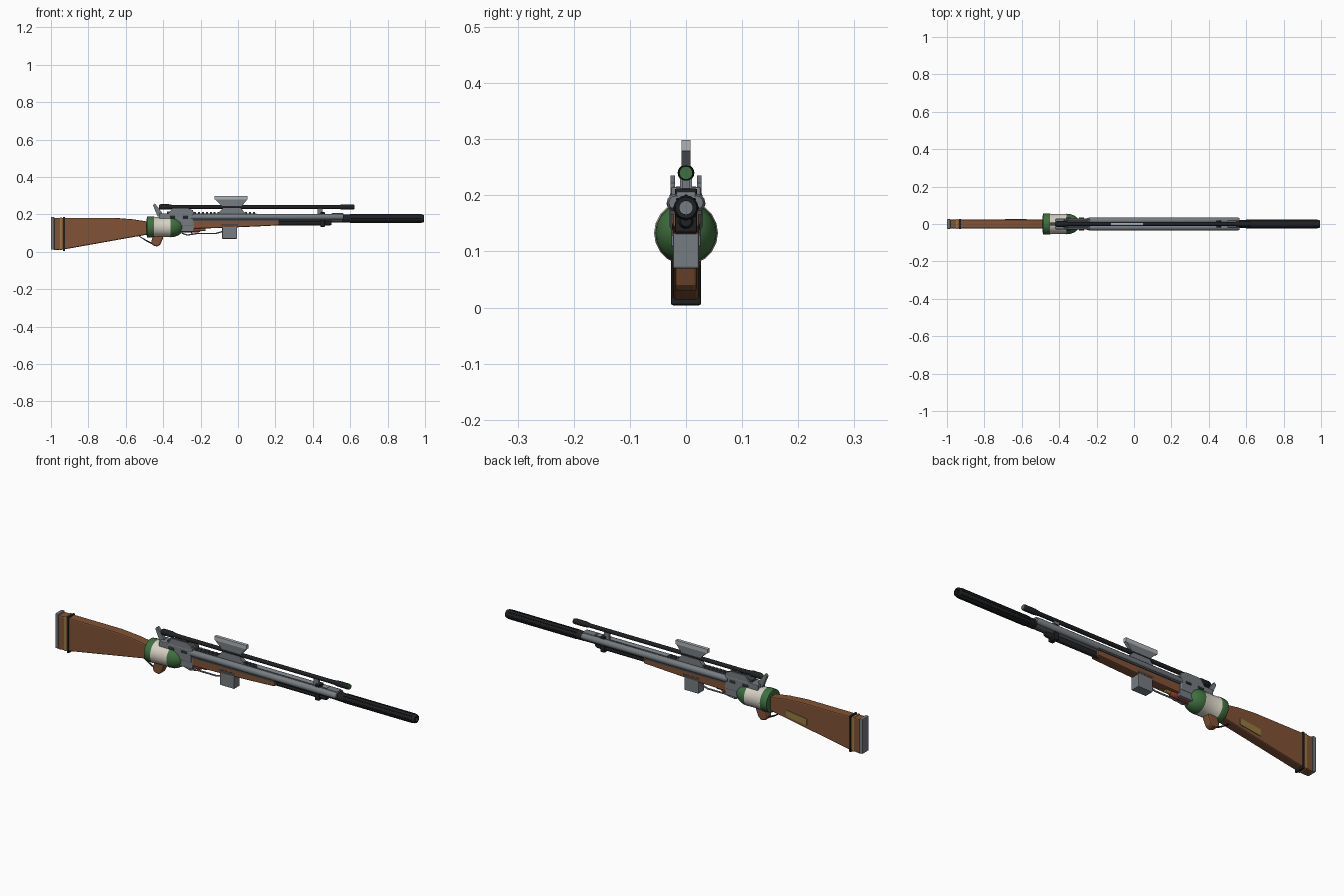
import bpy, bmesh, math
from mathutils import Vector, Matrix

if "Cube" in bpy.data.objects:
    bpy.data.objects.remove(bpy.data.objects["Cube"], do_unlink=True)


def mat(name, r, g, b):
    m = bpy.data.materials.new(name)
    m.use_nodes = True
    m.diffuse_color = (r, g, b, 1)
    m.node_tree.nodes["Principled BSDF"].inputs["Base Color"].default_value = (r, g, b, 1)
    return m


WOOD = mat("brown wood", .22, .085, .035)
STEEL = mat("grey steel", .18, .2, .22)
BLACK = mat("black metal", .014, .015, .017)
DARK = mat("dark steel", .06, .065, .072)
PALE = mat("pale steel", .42, .45, .47)
GREEN = mat("green", .05, .16, .05)
CREAM = mat("cream", .68, .64, .55)
BRASS = mat("brass", .3, .2, .05)
RED = mat("red", .3, .04, .025)


def finish(name, bm, mats, smooth=False, bevel=0):
    bmesh.ops.recalc_face_normals(bm, faces=bm.faces)
    me = bpy.data.meshes.new(name)
    bm.to_mesh(me)
    bm.free()
    for m in (mats if isinstance(mats, list) else [mats]):
        me.materials.append(m)
    ob = bpy.data.objects.new(name, me)
    bpy.context.collection.objects.link(ob)
    if bevel:
        mod = ob.modifiers.new("bevel", 'BEVEL')
        mod.width, mod.segments, mod.limit_method = bevel, 2, 'ANGLE'
    if smooth:
        bpy.ops.object.select_all(action='DESELECT')
        ob.select_set(True)
        bpy.context.view_layer.objects.active = ob
        bpy.ops.object.shade_smooth_by_angle(angle=math.radians(40))
    return ob


def prism(name, pts, half, m, y=0, bevel=0):
    """Side profile in x, z given thickness across y."""
    bm = bmesh.new()
    f = bm.faces.new([bm.verts.new((x, y - half, z)) for x, z in pts])
    ext = bmesh.ops.extrude_face_region(bm, geom=[f])["geom"]
    bmesh.ops.translate(bm, vec=(0, 2 * half, 0),
                        verts=[v for v in ext if isinstance(v, bmesh.types.BMVert)])
    return finish(name, bm, m, bevel=bevel)


def box(name, x0, x1, z0, z1, half, m, y=0, bevel=0):
    return prism(name, [(x0, z0), (x1, z0), (x1, z1), (x0, z1)], half, m, y, bevel)


def lathe(name, prof, z, m, y=0, sides=16, rule=None):
    """Profile of (x, radius) turned about a lengthwise axis."""
    bm = bmesh.new()
    rings = [[bm.verts.new((x, y + r * math.cos(a), z + r * math.sin(a)))
              for a in (math.tau * i / sides for i in range(sides))] for x, r in prof]
    for a, b in zip(rings, rings[1:]):
        for i in range(sides):
            j = (i + 1) % sides
            bm.faces.new((a[i], a[j], b[j], b[i]))
    for end in (rings[0], rings[-1]):
        bm.faces.new(end)
    if rule:
        for f in bm.faces:
            f.material_index = rule(f.calc_center_median())
    return finish(name, bm, m, smooth=True)


def rod(name, pts, radius, m):
    """Bent wire through points."""
    cu = bpy.data.curves.new(name, 'CURVE')
    cu.dimensions, cu.bevel_depth, cu.bevel_resolution = '3D', radius, 1
    cu.use_fill_caps = True
    s = cu.splines.new('POLY')
    s.points.add(len(pts) - 1)
    for p, (x, z) in zip(s.points, pts):
        p.co = (x, 0, z, 1)
    cu.materials.append(m)
    ob = bpy.data.objects.new(name, cu)
    bpy.context.collection.objects.link(ob)


# Shoulder stock, butt plate, bands and side plaque
prism("stock", [(-.985, .008), (-.92, .015), (-.6, .072), (-.47, .095),
                (-.42, .1), (-.42, .165), (-.49, .163), (-.56, .174), (-.66, .182), (-.985, .182)],
      .024, WOOD, bevel=.006)
box("butt_plate", -1, -.982, .012, .187, .026, STEEL, bevel=.004)
box("brass_band", -.952, -.94, .010, .185, .0255, BRASS, bevel=.004)
box("black_band", -.936, -.924, .004, .187, .027, BLACK, bevel=.004)
prism("stock_plaque", [(-.69, .075), (-.575, .09), (-.575, .122), (-.69, .107)],
      .003, BRASS, y=.024)

# Hand grip and rear lever
prism("grip", [(-.465, .05), (-.455, .034), (-.43, .028), (-.415, .04), (-.4, .075),
               (-.4, .1), (-.45, .1)], .02, WOOD, bevel=.007)
rod("rear_lever", [(-.45, .04), (-.49, .06), (-.53, .085), (-.5, .095)], .004, BLACK)

# Painted canister around the wrist
prof = [(-.488, .046), (-.486, .055), (-.475, .057), (-.45, .057), (-.444, .054), (-.37, .054), (-.36, .055)]
prof += [(-.36 + .07 * math.sin(a), .055 * math.cos(a))
         for a in (math.radians(15 * k) for k in range(1, 6))] + [(-.29, .003)]
lathe("canister", prof, .133, [GREEN, CREAM], sides=20,
      rule=lambda c: 1 if -.448 < c.x < -.36 else 0)

# Receiver with ears, hammer and bolts
box("receiver", -.42, -.24, .14, .205, .029, STEEL, bevel=.004)
box("receiver_front", -.32, -.235, .108, .215, .027, STEEL, bevel=.004)
box("receiver_top", -.38, -.24, .2, .216, .018, DARK)
prism("hammer", [(-.455, .25), (-.445, .26), (-.41, .215), (-.4, .19), (-.43, .19)], .008, STEEL)
for s, side in ((1, "left"), (-1, "right")):
    prism(side + "_ear", [(-.38, .195), (-.24, .195), (-.24, .222), (-.27, .235), (-.35, .235)],
          .004, STEEL, y=s * .024)
    for x in (-.35, -.28):
        lathe(side + "_bolt", [(x - .014, .006), (x + .014, .006)], .185, DARK, y=s * .029, sides=8)
    lathe(side + "_tube", [(-.25, .013), (-.24, .016), (.555, .016), (.565, .012)],
          .187, STEEL, y=s * .0185, sides=12)
    box(side + "_side_rail", -.24, .22, .166, .176, .004, DARK, y=s * .024)

# Barrel, muzzle sleeve and collars
lathe("barrel", [(-.25, .02), (.6, .02)], .177, DARK)
lathe("muzzle_sleeve", [(.55, .018), (.56, .022), (.985, .022), (.995, .019), (.995, .012), (.95, .012)],
      .178, [BLACK, STEEL], rule=lambda c: 1 if c.x > .94 and (c - Vector((c.x, 0, .178))).length < .011 else 0)
for i in range(8):
    a = math.tau * i / 8
    lathe("sleeve_rib", [(.6, .003), (.98, .003)], .178 + .021 * math.sin(a), BLACK,
          y=.021 * math.cos(a), sides=6)
box("barrel_clamp", .44, .464, .134, .212, .02, BLACK, bevel=.003)
box("front_block", .5, .565, .165, .207, .018, STEEL, bevel=.004)
lathe("lower_tube", [(.2, .014), (.49, .014), (.5, .01)], .154, BLACK, sides=12)

# Wooden fore-end, red shell and brass fittings
prism("fore_end", [(-.3, .122), (-.08, .128), (.1, .136), (.22, .142), (.22, .172), (-.3, .172)],
      .024, WOOD, bevel=.006)
lathe("red_shell", [(-.32, .014), (-.21, .014), (-.2, .009)], .118, RED, sides=12)
lathe("brass_catch", [(-.2, .01), (-.175, .01)], .122, BRASS, sides=10)
rod("trigger_guard", [(-.3, .1), (-.27, .09), (-.22, .098), (-.12, .098), (-.08, .11)], .004, STEEL)
rod("trigger", [(-.25, .12), (-.255, .108), (-.245, .098)], .003, BLACK)

# Magazine
box("magazine", -.085, -.005, .07, .145, .023, STEEL, bevel=.003)
box("magazine_lip", -.09, 0, .138, .15, .025, DARK)

# Long slim scope, its lenses and mounts
lathe("scope", [(-.42, .012), (-.415, .015), (-.37, .015), (-.35, .011), (-.31, .01),
                (.53, .01), (.56, .014), (.615, .014), (.62, .012)], .24, BLACK, sides=14)
for x in (-.421, .62):
    lathe("scope_lens", [(x - .002, .012), (x + .003, .012)], .24, GREEN, sides=14)
box("front_scope_mount", .425, .452, .195, .235, .007, STEEL)
box("rear_scope_mount", -.31, -.28, .21, .235, .008, DARK)
prism("centre_scope_mount", [(-.11, .2), (.045, .2), (.015, .235), (-.08, .235)], .011, STEEL)

# Toothed top rail
box("top_rail", -.24, .1, .194, .205, .009, DARK)
for i in range(16):
    box("rail_tooth", -.235 + .021 * i, -.224 + .021 * i, .204, .212, .009, DARK)

# Flared sight plate above the scope
prism("sight_plate", [(-.075, .235), (.012, .235), (.05, .28), (-.123, .28)], .008, STEEL)
box("sight_plate_cap", -.125, .052, .279, .299, .008, PALE)
